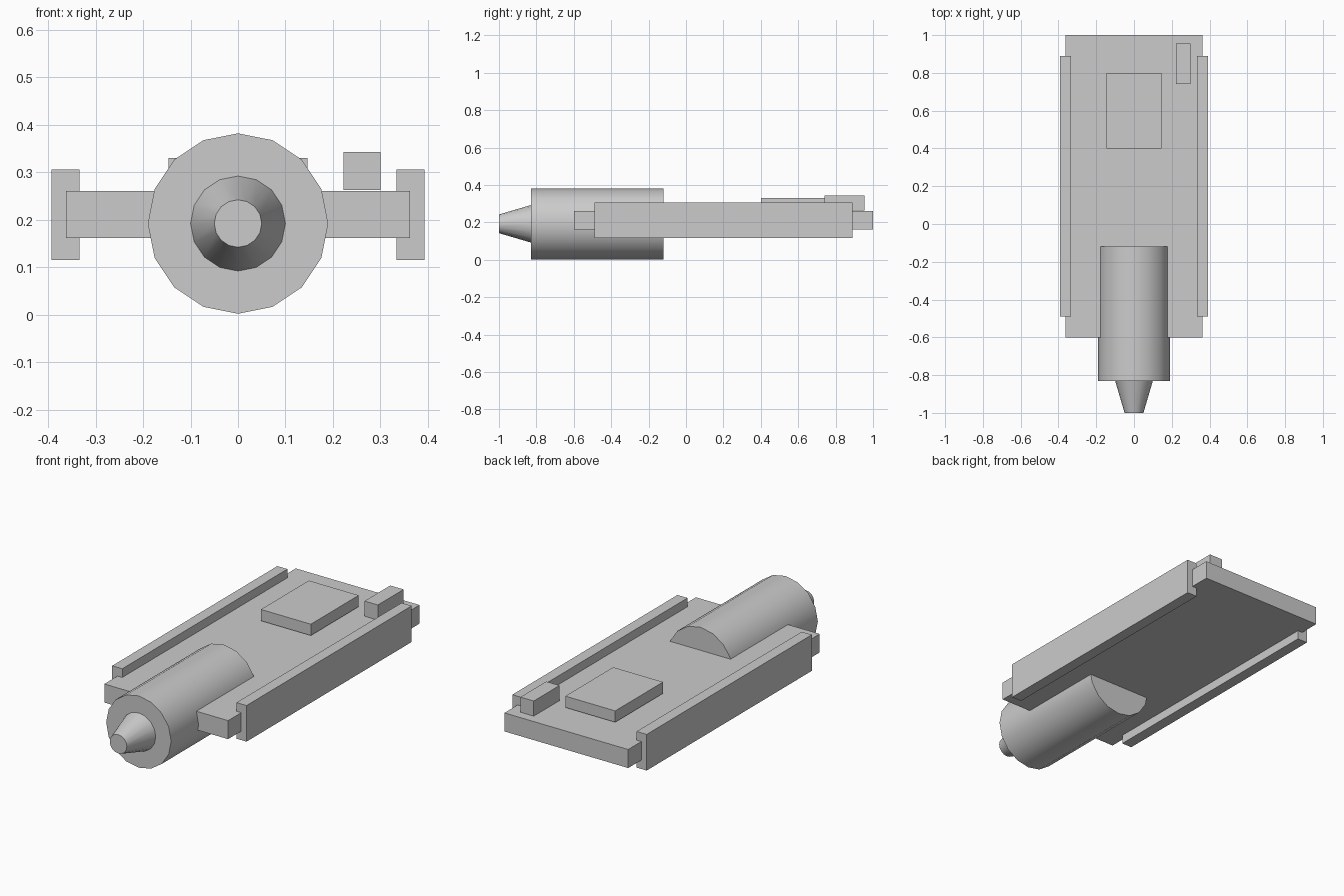
import bpy
import math

if "Cube" in bpy.data.objects:
    bpy.data.objects.remove(bpy.data.objects["Cube"])


def box(name, x, y, z):
    """Box from (min, max) pairs on each axis."""
    lo, hi = zip(x, y, z)
    bpy.ops.mesh.primitive_cube_add(size=1, location=[(a + b) / 2 for a, b in zip(lo, hi)])
    ob = bpy.context.object
    ob.name = name
    ob.scale = [b - a for a, b in zip(lo, hi)]
    bpy.ops.object.transform_apply(location=False, rotation=False, scale=True)
    return ob


def tube(name, r_back, r_front, y_front, y_back, z):
    """16-sided round part lying along y, smooth around its side."""
    bpy.ops.mesh.primitive_cone_add(vertices=16, radius1=r_back, radius2=r_front,
                                    depth=y_back - y_front,
                                    location=(0, (y_front + y_back) / 2, z),
                                    rotation=(math.pi / 2, 0, 0))
    ob = bpy.context.object
    ob.name = name
    bpy.ops.object.transform_apply(location=False, rotation=True, scale=False)
    bpy.ops.object.shade_smooth_by_angle(angle=math.radians(30))
    return ob


# Flat main board
box("base_plate", (-0.362, 0.362), (-0.6, 1.0), (0.162, 0.26))

# Side rails gripping the board edges
for side, s in (("left", -1), ("right", 1)):
    box(side + "_rail", sorted((s * 0.334, s * 0.393)), (-0.49, 0.89), (0.115, 0.306))

# Barrel set into the board, with a tapered nozzle
AXIS_Z = 0.192
tube("barrel", 0.19, 0.19, -0.83, -0.12, AXIS_Z)
tube("nozzle", 0.1, 0.05, -1.0, -0.83, AXIS_Z)

# Raised pad and small block on top
box("top_pad", (-0.146, 0.146), (0.4, 0.8), (0.27, 0.33))
box("small_block", (0.222, 0.3), (0.74, 0.955), (0.263, 0.343))
